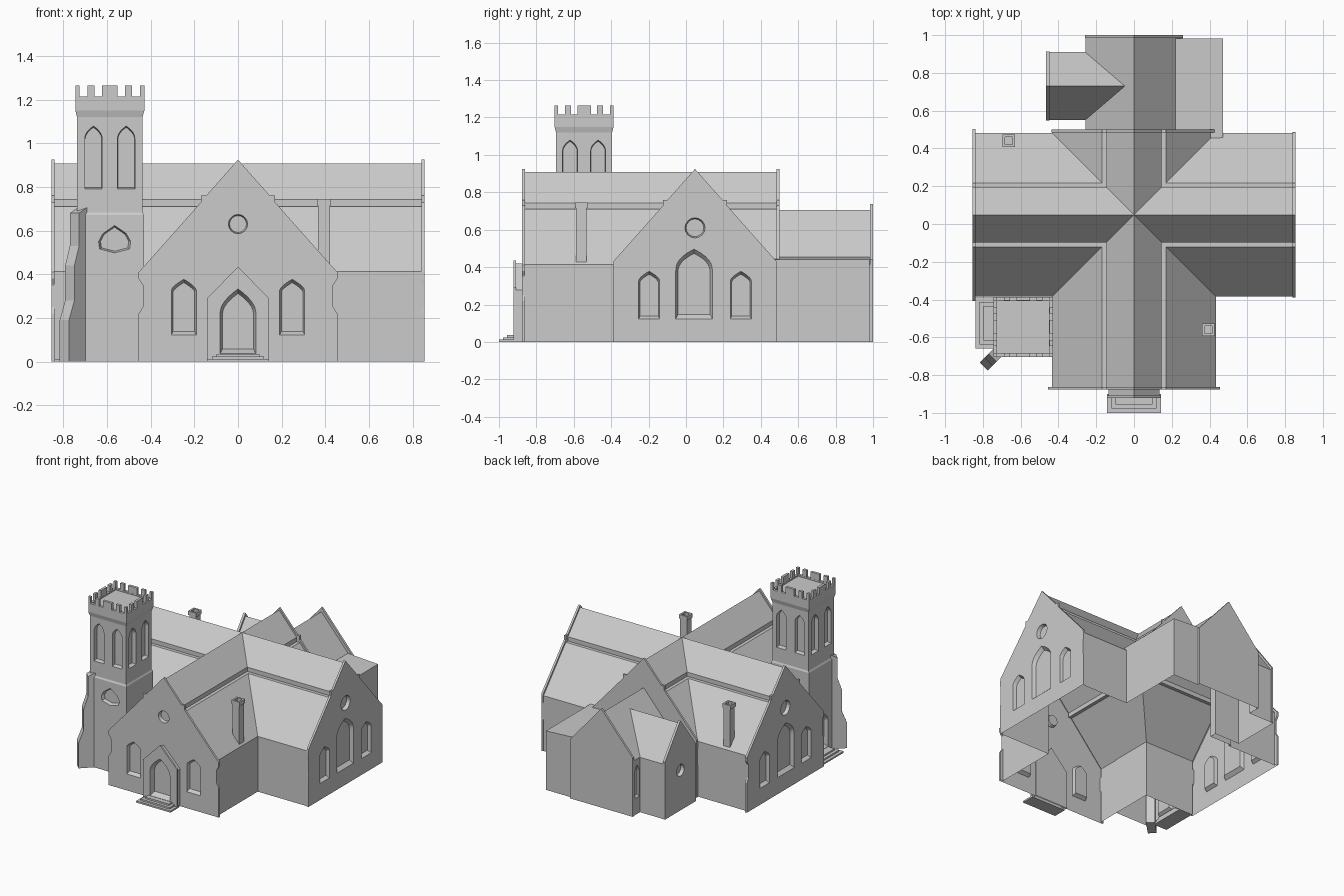
import bpy, bmesh, math
from mathutils import Matrix

if "Cube" in bpy.data.objects:
    bpy.data.objects.remove(bpy.data.objects["Cube"])

stone = bpy.data.materials.new("grey stone")
stone.use_nodes = True
GREY = (0.6, 0.6, 0.6, 1)
stone.diffuse_color = GREY
stone.node_tree.nodes["Principled BSDF"].inputs["Base Color"].default_value = GREY

LOW = -0.05   # solids start below ground and are trimmed open at z = 0


def make(name, bm):
    bmesh.ops.recalc_face_normals(bm, faces=bm.faces)
    mesh = bpy.data.meshes.new(name)
    bm.to_mesh(mesh)
    bm.free()
    mesh.materials.append(stone)
    ob = bpy.data.objects.new(name, mesh)
    bpy.context.scene.collection.objects.link(ob)
    return ob


def bridge(name, rings):
    """Skin a list of equal-length point rings and cap both ends."""
    bm = bmesh.new()
    loops = [[bm.verts.new(p) for p in ring] for ring in rings]
    n = len(loops[0])
    for lo, hi in zip(loops, loops[1:]):
        for i in range(n):
            j = (i + 1) % n
            bm.faces.new((lo[i], lo[j], hi[j], hi[i]))
    bm.faces.new(loops[0])
    bm.faces.new(loops[-1])
    return make(name, bm)


def prism(name, pts, axis, a, b, taper=1.0):
    """Extrude an upright (u, z) outline along x or y, optionally tapering."""
    us, zs = [p[0] for p in pts], [p[1] for p in pts]
    cu, cz = (min(us) + max(us)) / 2, (min(zs) + max(zs)) / 2

    def ring(t, s):
        flat = [(cu + (u - cu) * s, cz + (z - cz) * s) for u, z in pts]
        return [(t, u, z) if axis == "x" else (u, t, z) for u, z in flat]
    return bridge(name, [ring(a, 1), ring(b, taper)])


def square_loft(name, cx, cy, sections):
    corners = ((-1, -1), (1, -1), (1, 1), (-1, 1))
    return bridge(name, [[(cx + h * i, cy + h * j, z) for i, j in corners]
                         for z, h in sections])


def box(name, x0, x1, y0, y1, z0, z1):
    return prism(name, [(x0, z0), (x1, z0), (x1, z1), (x0, z1)], "y", y0, y1)


def mirrored(half, c=0.0):
    """Full outline from its right half, listed bottom to apex."""
    return [(c + u, z) for u, z in half] + [(c - u, z) for u, z in reversed(half) if u]


def arch(c, w, z0, spring, top, power=1.8):
    steps = [i / 6 for i in range(7)]
    curve = [(w / 2 * (1 - t ** power), spring + (top - spring) * t) for t in steps]
    curve[-1] = (0, top)
    return mirrored([(w / 2, z0)] + curve, c)


def circle(c, z, r):
    return [(c + r * math.cos(k * math.pi / 8), z + r * math.sin(k * math.pi / 8))
            for k in range(16)]


def combine(target, others, op):
    bpy.context.view_layer.objects.active = target
    for ob in others:
        mod = target.modifiers.new("join", "BOOLEAN")
        mod.operation, mod.solver, mod.object = op, "EXACT", ob
        bpy.ops.object.modifier_apply(modifier=mod.name)
        bpy.data.objects.remove(ob)


def open_base(ob):
    bm = bmesh.new()
    bm.from_mesh(ob.data)
    bmesh.ops.bisect_plane(bm, geom=bm.verts[:] + bm.edges[:] + bm.faces[:],
                           plane_co=(0, 0, 0), plane_no=(0, 0, 1), clear_inner=True)
    bm.to_mesh(ob.data)
    bm.free()


def recess(outline, axis, face, inward, depth=0.025, taper=0.86):
    return prism("cutter", outline, axis, face - inward * 0.004,
                 face + inward * depth, taper)


# Nave and transept with a stepped roof
MID = 0.048
roof = [(0.433, LOW), (0.433, 0.413), (0.17, 0.711), (0.145, 0.711), (0.145, 0.743), (0, 0.908)]
body = prism("church_body", mirrored(roof), "y", -0.865, 0.49)
parts = [prism("transept", mirrored(roof, MID), "x", -0.847, 0.847)]


# Raised gable walls with kneelers
def gable(axis, c, a, b, k=0.455):
    half = [(k, LOW), (k, 0.22), (0.436, 0.25), (0.436, 0.35), (k, 0.38), (k, 0.41),
            (0.435, 0.432), (0.17, 0.73), (0.17, 0.76), (0.146, 0.76), (0, 0.925)]
    return prism("gable", mirrored(half, c), axis, a, b)


parts += [gable("y", 0, -0.877, -0.862), gable("y", 0, 0.485, 0.5, 0.438),
          gable("x", MID, -0.855, -0.84), gable("x", MID, 0.84, 0.855, 0.438)]


def house(name, axis, c, w, eaves, ridge, a, b):
    return prism(name, mirrored([(w, LOW), (w, eaves), (0, ridge)], c), axis, a, b)


# Chancel, vestry and side room at the back
parts += [house("chancel", "y", 0, 0.257, 0.412, 0.705, 0.4, 0.99),
          house("chancel_gable", "y", 0, 0.26, 0.44, 0.738, 0.984, 1.0),
          house("vestry", "x", 0.73, 0.18, 0.41, 0.65, -0.455, -0.01),
          house("vestry_gable", "x", 0.73, 0.182, 0.43, 0.672, -0.465, -0.448),
          prism("side_room", [(0.2, LOW), (0.47, LOW), (0.47, 0.44), (0.2, 0.455)],
                "y", 0.447, 0.982)]
combine(body, parts, "UNION")

# Windows of the main body
cuts = [recess(arch(s * 0.248, 0.116, 0.12, 0.33, 0.38, 1.5), "y", -0.877, 1)
        for s in (-1, 1)]
cuts.append(recess(circle(0, 0.63, 0.045), "y", -0.877, 1))
for s in (-1, 1):
    for c, w, spring, top, power in ((MID - 0.245, 0.114, 0.33, 0.38, 1.6),
                                     (MID + 0.245, 0.114, 0.33, 0.38, 1.6),
                                     (MID - 0.005, 0.2, 0.38, 0.5, 2.4)):
        cuts.append(recess(arch(c, w, 0.12, spring, top, power), "x", s * 0.855, -s))
    cuts.append(recess(circle(MID, 0.61, 0.055), "x", s * 0.855, -s))
cuts.append(recess(circle(0.73, 0.3, 0.045), "x", -0.465, 1))
cuts.append(recess(arch(0.945, 0.05, 0.12, 0.32, 0.37), "x", -0.257, 1, 0.015))
combine(body, cuts, "DIFFERENCE")
open_base(body)

# Tower
TX, TY = -0.587, -0.545
tower = square_loft("tower", TX, TY, [(LOW, 0.156), (0.672, 0.156), (0.684, 0.15),
                                      (1.12, 0.15), (1.15, 0.158), (1.265, 0.158)])
cuts = [square_loft("cutter", TX, TY, [(1.205, 0.138), (1.4, 0.138)])]
# Battlement notches
for s in (-1, 1):
    for n0, n1 in ((0.036, 0.07), (0.102, 0.139)):
        lo, hi = sorted((s * n0, s * n1))
        cuts.append(box("cutter", TX + lo, TX + hi, TY - 1, TY + 1, 1.215, 1.4))
        cuts.append(box("cutter", TX - 1, TX + 1, TY + lo, TY + hi, 1.215, 1.4))
# Belfry openings on all four sides
for s in (-1, 1):
    for d in (-0.075, 0.075):
        for axis, c, f in (("y", TX, TY), ("x", TY, TX)):
            cuts.append(recess(arch(c + d, 0.08, 0.79, 1.02, 1.08, 2.2), axis,
                               f + s * 0.15, -s, 0.03, 0.95))
# Lower tower window and side door
lobed = [(0.07, 0.515), (0.075, 0.55), (0.055, 0.587), (0, 0.625)]
cuts.append(recess([(-0.565, 0.497)] + mirrored(lobed, -0.565), "y", TY - 0.156, 1))
cuts.append(recess(arch(TY, 0.14, 0.036, 0.24, 0.32), "x", TX - 0.156, 1))
combine(tower, cuts, "DIFFERENCE")
open_base(tower)

# Diagonal stepped buttress
buttress = prism("tower_buttress", [(-0.06, 0), (0.085, 0), (0.085, 0.19), (0.05, 0.28),
                                    (0.05, 0.44), (0.02, 0.53), (0.02, 0.68), (-0.03, 0.705),
                                    (-0.06, 0.705)], "y", -0.03, 0.03)
buttress.data.transform(Matrix.Translation((-0.735, -0.695, 0))
                        @ Matrix.Rotation(math.radians(225), 4, "Z"))

# Porch with pointed doorway
porch = house("porch", "y", 0, 0.136, 0.278, 0.42, -0.915, -0.868)
combine(porch, [house("porch_gable", "y", 0, 0.142, 0.29, 0.435, -0.921, -0.908)], "UNION")
combine(porch, [recess(arch(0, 0.165, 0.036, 0.23, 0.335), "y", -0.921, 1, 0.038, 0.85)],
        "DIFFERENCE")
open_base(porch)

# Entrance steps
for i in range(3):
    z0, z1, d = 0.012 * i, 0.012 * (i + 1), 0.022 * i
    box(f"porch_step_{i + 1}", -0.142 + d, 0.142 - d, -1 + d, -0.9, z0, z1)
    box(f"tower_step_{i + 1}", -0.84 + d, -0.73, -0.66 + d, -0.39 - d, z0, z1)

# Chimneys with hollow caps
for i, (x, y) in enumerate(((0.394, -0.56), (-0.664, 0.44))):
    square_loft(f"chimney_{i + 1}", x, y, [(0.4, 0.027), (0.715, 0.027), (0.715, 0.033),
                                           (0.745, 0.033), (0.745, 0.02), (0.69, 0.02)])
